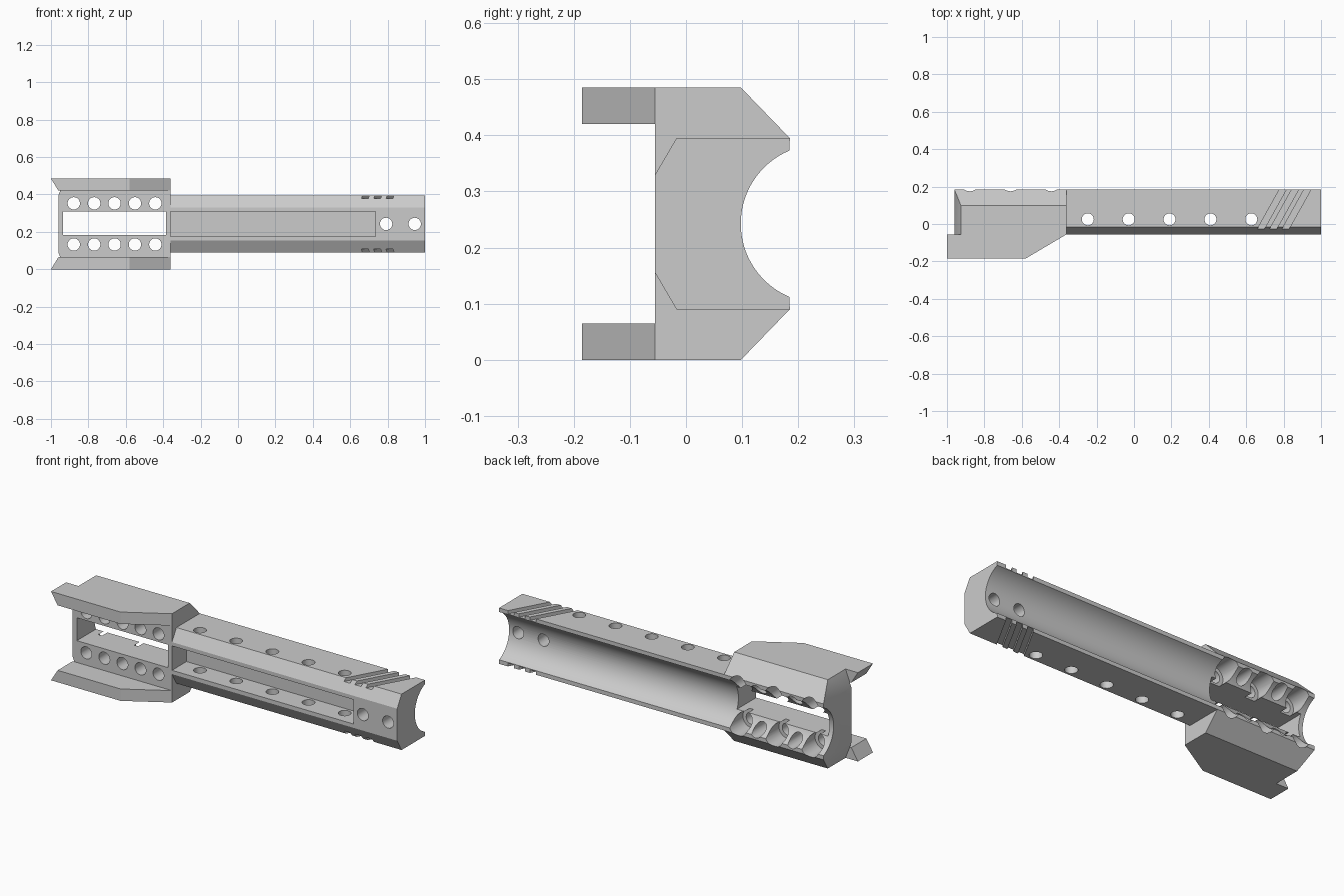
import bpy, bmesh, math

if "Cube" in bpy.data.objects:
    bpy.data.objects.remove(bpy.data.objects["Cube"], do_unlink=True)

GREY = (0.6, 0.6, 0.6, 1)
mat = bpy.data.materials.new("plain grey")
mat.use_nodes = True
mat.diffuse_color = GREY
mat.node_tree.nodes["Principled BSDF"].inputs["Base Color"].default_value = GREY

MID = 0.2425          # height of the symmetry plane
JOIN = -0.36          # where the head meets the barrel
FACE = -0.055         # front face of the head and barrel


def prism(name, outline, axis, a, b):
    """Extrude a closed 2D outline along an axis from a to b."""
    place = {"x": lambda u, v, w: (w, u, v),
             "y": lambda u, v, w: (u, w, v),
             "z": lambda u, v, w: (u, v, w)}[axis]
    bm = bmesh.new()
    ends = [[bm.verts.new(place(u, v, w)) for u, v in outline] for w in (a, b)]
    for ring in ends:
        bm.faces.new(ring)
    n = len(outline)
    for i in range(n):
        j = (i + 1) % n
        bm.faces.new((ends[0][i], ends[0][j], ends[1][j], ends[1][i]))
    bmesh.ops.recalc_face_normals(bm, faces=bm.faces[:])
    mesh = bpy.data.meshes.new(name)
    bm.to_mesh(mesh)
    bm.free()
    mesh.materials.append(mat)
    ob = bpy.data.objects.new(name, mesh)
    bpy.context.collection.objects.link(ob)
    return ob


def circle(u, v, r, n=32):
    return [(u + r * math.cos(math.tau * i / n), v + r * math.sin(math.tau * i / n))
            for i in range(n)]


def rect(u0, u1, v0, v1):
    return [(u0, v0), (u1, v0), (u1, v1), (u0, v1)]


def mirrored(half):
    """Complete an upper (y, z) half profile with its lower mirror image."""
    return half + [(y, 2 * MID - z) for y, z in reversed(half)]


def flip(outline):
    return [(u, 2 * MID - v) for u, v in outline]


def select(ob):
    bpy.ops.object.select_all(action="DESELECT")
    ob.select_set(True)
    bpy.context.view_layer.objects.active = ob


def cut(ob, outline, axis, a, b):
    cutter = prism("cutter", outline, axis, a, b)
    cutter.hide_render = True
    mod = ob.modifiers.new("cut", "BOOLEAN")
    mod.operation = "DIFFERENCE"
    mod.solver = "EXACT"
    mod.object = cutter
    select(ob)
    bpy.ops.object.modifier_apply(modifier=mod.name)
    mesh = cutter.data
    bpy.data.objects.remove(cutter, do_unlink=True)
    bpy.data.meshes.remove(mesh)


# Round channel along the back, shared by the barrel and the head
R, CY = 0.1414, 0.239
span = math.asin(0.1305 / R)
STEPS = 16
arc = [(CY - R * math.cos(span * (1 - i / STEPS)), MID + R * math.sin(span * (1 - i / STEPS)))
       for i in range(STEPS)]
middle = [(CY - R, MID)]


def channel_profile(outer):
    """Outer upper points from front to back, then the channel, then the mirror."""
    lower = [(y, 2 * MID - z) for y, z in outer + arc]
    return outer + arc + middle + lower[::-1]


# Barrel with chamfered front edges
barrel = prism("barrel", channel_profile([(FACE, 0.33), (-0.017, 0.395), (0.185, 0.395)]),
               "x", JOIN, 1)

# Long front recess
cut(barrel, rect(JOIN - 0.02, 0.735, 0.176, 0.309), "y", -0.1, 0.07)

# Cross holes through the barrel, and two front holes near the tip
for i in range(5):
    cut(barrel, circle(-0.247 + 0.2185 * i, 0.025, 0.032), "z", -0.1, 0.6)
for x in (0.792, 0.945):
    cut(barrel, circle(x, MID, 0.033), "y", -0.2, 0.3)

# Slanted grip grooves on the upper and lower sides
for i in range(3):
    x = 0.655 + 0.066 * i
    slash = [(x, -0.035), (x + 0.037, -0.035), (x + 0.165, 0.195), (x + 0.128, 0.195)]
    cut(barrel, slash, "z", 0.377, 0.45)
    cut(barrel, slash, "z", 2 * MID - 0.45, 2 * MID - 0.377)

# Wider head
head = prism("head", channel_profile([(FACE, 2 * MID), (0.098, 2 * MID), (0.185, 0.395)]),
             "x", -0.96, JOIN)

# Sloped ends of the head
slope = [(-0.97, 0.37), (-0.9155, 0.51), (-1.1, 0.51), (-1.1, 0.37)]
for outline in (slope, flip(slope)):
    cut(head, outline, "y", -0.2, 0.3)

# Window, vent holes and the larger bores behind every second hole
cut(head, rect(-0.935, -0.385, 0.184, 0.309), "y", -0.2, 0.3)
for i in range(5):
    for z in (MID + 0.11, MID - 0.11):
        x = -0.878 + 0.109 * i
        cut(head, circle(x, z, 0.033), "y", -0.2, 0.3)
        if i % 2 == 0:
            cut(head, circle(x, z, 0.053), "y", 0.065, 0.3)

# Front rails with tapered side and undercut tip
plan = [(-1, FACE), (-1, -0.185), (-0.58, -0.185), (JOIN, FACE)]
rails = []
for name, outer, inner in (("upper_rail", 2 * MID, 0.42), ("lower_rail", 0, 2 * MID - 0.42)):
    rail = prism(name, plan, "z", min(outer, inner), max(outer, inner))
    for v in rail.data.vertices:
        if v.co.x < -0.99 and abs(v.co.z - inner) < 0.001:
            v.co.x = -0.96
    rails.append(rail)

for ob in [barrel, head] + rails:
    select(ob)
    bpy.ops.object.shade_smooth_by_angle(angle=math.radians(30))
